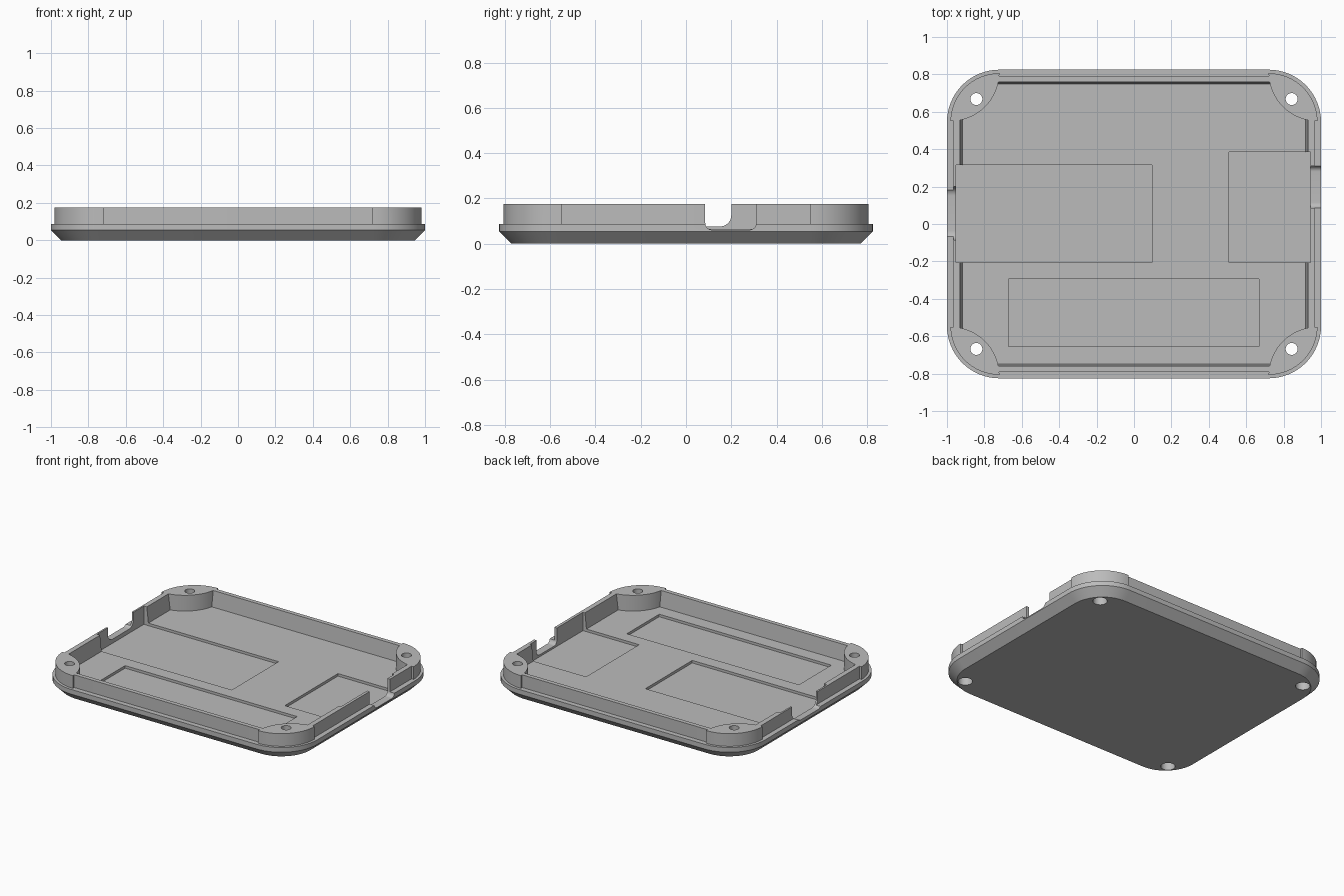
import bpy
import bmesh
from math import cos, sin, pi, radians

if "Cube" in bpy.data.objects:
    bpy.data.objects.remove(bpy.data.objects["Cube"])

grey = bpy.data.materials.new("plain grey")
grey.use_nodes = True
COLOUR = (0.5, 0.5, 0.5, 1)
grey.diffuse_color = COLOUR
grey.node_tree.nodes["Principled BSDF"].inputs["Base Color"].default_value = COLOUR


def loft(name, rings):
    """Closed solid through rings of matching points."""
    bm = bmesh.new()
    loops = [[bm.verts.new(p) for p in ring] for ring in rings]
    n = len(loops[0])
    for a, b in zip(loops, loops[1:]):
        for i in range(n):
            j = (i + 1) % n
            bm.faces.new((a[i], a[j], b[j], b[i]))
    bm.faces.new(loops[0][::-1])
    bm.faces.new(loops[-1])
    bmesh.ops.recalc_face_normals(bm, faces=bm.faces)
    mesh = bpy.data.meshes.new(name)
    bm.to_mesh(mesh)
    bm.free()
    mesh.materials.append(grey)
    obj = bpy.data.objects.new(name, mesh)
    bpy.context.collection.objects.link(obj)
    return obj


def rounded(hx, hy, r, z, steps=16):
    """Rounded rectangle ring at height z."""
    pts = []
    for k, (sx, sy) in enumerate(((1, 1), (-1, 1), (-1, -1), (1, -1))):
        for i in range(steps + 1):
            a = (k + i / steps) * pi / 2
            pts.append((sx * (hx - r) + r * cos(a), sy * (hy - r) + r * sin(a), z))
    return pts


def circle(x, y, r, z, n=48):
    return [(x + r * cos(2 * pi * i / n), y + r * sin(2 * pi * i / n), z) for i in range(n)]


def cylinder(name, x, y, r, z0, z1, n=48):
    return loft(name, [circle(x, y, r, z, n) for z in (z0, z1)])


def box(name, x0, x1, y0, y1, z0, z1):
    return loft(name, [[(x0, y0, z), (x1, y0, z), (x1, y1, z), (x0, y1, z)] for z in (z0, z1)])


def notch(name, x0, x1, y0, y1, bottom, r):
    """Open-topped slot with rounded lower corners, cut along x."""
    arc = [i / 10 * pi / 2 for i in range(11)]
    prof = [(y0, TOP + 0.1)]
    prof += [(y0 + r - r * cos(a), bottom + r - r * sin(a)) for a in arc]
    prof += [(y1 - r + r * sin(a), bottom + r - r * cos(a)) for a in arc]
    prof += [(y1, TOP + 0.1)]
    return loft(name, [[(x, y, z) for y, z in prof] for x in (x0, x1)])


def combine(target, tool, operation):
    mod = target.modifiers.new("combine", "BOOLEAN")
    mod.operation, mod.solver, mod.object = operation, "EXACT", tool
    bpy.context.view_layer.objects.active = target
    bpy.ops.object.modifier_apply(modifier=mod.name)
    bpy.data.objects.remove(tool)


HX, HY, R = 1.0, 0.825, 0.28
LIP, TOP, FLOOR, POCKET = 0.087, 0.176, 0.065, 0.047
CORNERS = [(sx, sy) for sx in (-1, 1) for sy in (-1, 1)]

# Chamfered base plate with a lip
c = 0.054
tray = loft("case_tray", [rounded(HX - c, HY - c, R - c, 0),
                          rounded(HX, HY, R, c), rounded(HX, HY, R, LIP)])

# Thin rim wall and slightly tapered cavity
combine(tray, loft("rim", [rounded(0.965, 0.79, 0.245, z) for z in (0.06, TOP)]), "UNION")
combine(tray, loft("cavity", [rounded(0.918, 0.748, 0.1, FLOOR),
                              rounded(0.932, 0.762, 0.1, TOP + 0.02)]), "DIFFERENCE")

# Shallow floor pockets; the side ones also thin the wall
for x0, x1, y0, y1 in ((-0.953, 0.095, -0.205, 0.315),
                       (0.508, 0.945, -0.205, 0.385),
                       (-0.672, 0.667, -0.655, -0.295)):
    combine(tray, box("pocket", x0, x1, y0, y1, POCKET, TOP + 0.1), "DIFFERENCE")

# Rounded corner posts
for sx, sy in CORNERS:
    post = loft("post", [rounded(0.981, 0.806, R - 0.02, z) for z in (0.057, TOP)])
    combine(post, cylinder("post_round", sx * 0.98, sy * 0.81, 0.26, 0, 0.3, 96), "INTERSECT")
    combine(tray, post, "UNION")

# Connector notches in the side walls
combine(tray, notch("right_notch", -1.1, -0.9, -0.085, 0.2, 0.076, 0.05), "DIFFERENCE")
combine(tray, notch("left_notch", 0.9, 1.1, 0.085, 0.31, 0.061, 0.03), "DIFFERENCE")

# Screw holes, wider from below
for sx, sy in CORNERS:
    x, y = sx * 0.843, sy * 0.668
    combine(tray, cylinder("screw_hole", x, y, 0.032, -0.1, 0.3), "DIFFERENCE")
    combine(tray, cylinder("screw_recess", x, y, 0.046, -0.1, 0.1), "DIFFERENCE")

bpy.ops.object.select_all(action="DESELECT")
tray.select_set(True)
bpy.context.view_layer.objects.active = tray
bpy.ops.object.shade_smooth_by_angle(angle=radians(30))
